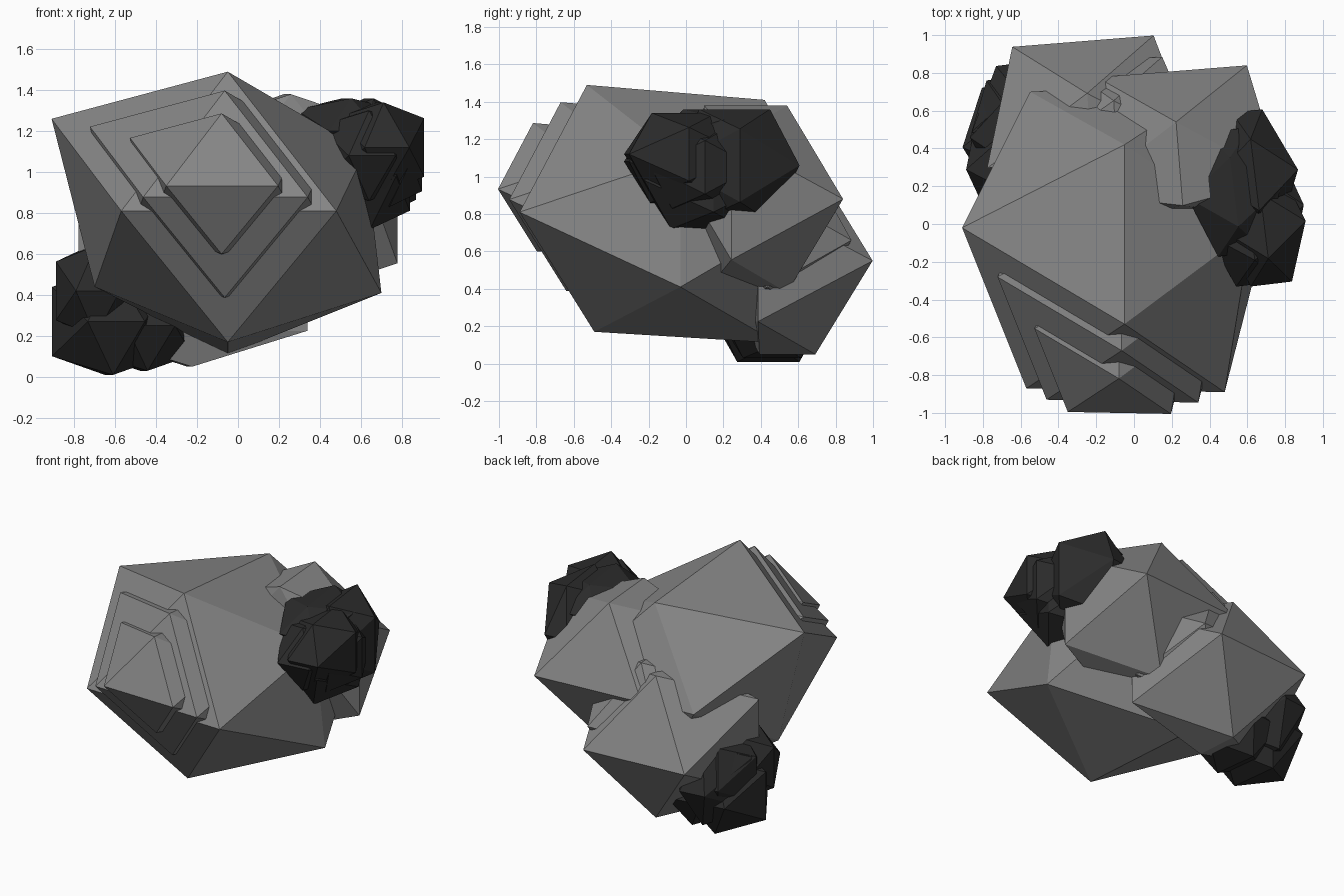
import bpy, bmesh
from mathutils import Matrix, Vector

if "Cube" in bpy.data.objects:
    bpy.data.objects.remove(bpy.data.objects["Cube"])


def material(name, value):
    m = bpy.data.materials.new(name)
    m.diffuse_color = (value, value, value, 1)
    m.use_nodes = True
    m.node_tree.nodes["Principled BSDF"].inputs["Base Color"].default_value = m.diffuse_color
    return m


GREY = material("grey_stone", 0.235)
DARK = material("dark_stone", 0.024)


def hull(name, points, mat):
    """Closed faceted solid around a set of points."""
    bm = bmesh.new()
    for p in points:
        bm.verts.new(p)
    res = bmesh.ops.convex_hull(bm, input=bm.verts)
    bmesh.ops.delete(bm, geom=[v for v in bm.verts if not v.link_faces], context='VERTS')
    bmesh.ops.recalc_face_normals(bm, faces=bm.faces)
    me = bpy.data.meshes.new(name)
    bm.to_mesh(me)
    bm.free()
    me.materials.append(mat)
    ob = bpy.data.objects.new(name, me)
    bpy.context.collection.objects.link(ob)


def crystal(name, centre, half, mat, turn=0.0, ridge=.61, front=1.0):
    """Twenty-sided crystal: one ridge on each side of a box.
    ridge is the width of the back ridge, front shortens the front half."""
    x, y, z = half
    rot = Matrix.Rotation(turn, 3, 'Z')
    pts = []
    for a in (-1, 1):
        for b in (-1, 1):
            f = front if b < 0 else 1
            pts += [(a * ridge * x, b * f * y, 0), (0, b * f * .56 * y, a * z),
                    (a * x, 0, b * .65 * z)]
    hull(name, [rot @ Vector(p) + Vector(centre) for p in pts], mat)


# Large crystal, slightly irregular
MAIN = [Vector(p) for p in (
    (-.05, -.53, 1.49), (-.05, .42, 1.41), (-.05, -.49, .17), (-.05, .49, .11),
    (-.57, -.87, .81), (.48, -.89, .81), (-.55, .70, .86), (.44, .74, .86),
    (-.91, -.02, 1.26), (-.70, -.03, .44), (.70, -.03, .41), (.62, -.03, 1.10))]
MID = Vector((-.05, -.02, .82))
hull("main_crystal", MAIN, GREY)

# Stepped growth on the front ridge: smaller copies moved forward
for name, size, centre in (("front_step_outer", .765, (-.065, -.28, .885)),
                           ("front_step_inner", .52, (-.08, -.553, .938))):
    hull(name, [Vector(centre) + size * (p - MID) for p in MAIN], GREY)

# Crystals grown out of the back
crystal("back_right_crystal", (.25, .20, .88), (.53, .61, .50), GREY, .08, .75, .3)
crystal("back_left_crystal", (-.22, .34, .55), (.56, .63, .50), GREY, .08, .67, -.15)
crystal("back_step", (-.085, .41, .66), (.43, .46, .39), GREY, .06)
crystal("back_step_small", (-.10, .53, .90), (.20, .22, .19), GREY, .06)

# Dark clusters, upper right and lower left
for i, (c, h, r) in enumerate([
        ((.64, .26, 1.06), (.23, .34, .30), .35), ((.69, -.01, 1.12), (.22, .31, .22), .5),
        ((.62, .12, .98), (.22, .36, .26), .5), ((.53, .17, 1.20), (.25, .33, .16), .5),
        ((.72, .08, 1.05), (.18, .28, .22), .5), ((.62, -.03, 1.08), (.23, .29, .22), .5)]):
    crystal(f"upper_dark_crystal_{i + 1}", c, h, DARK, .12, r)
for i, (c, h, r) in enumerate([
        ((-.63, .44, .27), (.28, .30, .26), .5), ((-.60, .52, .38), (.26, .33, .28), .35),
        ((-.46, .46, .25), (.24, .28, .22), .5), ((-.68, .48, .40), (.19, .29, .24), .35),
        ((-.71, .31, .42), (.18, .22, .22), .6)]):
    crystal(f"lower_dark_crystal_{i + 1}", c, h, DARK, .12, r)
